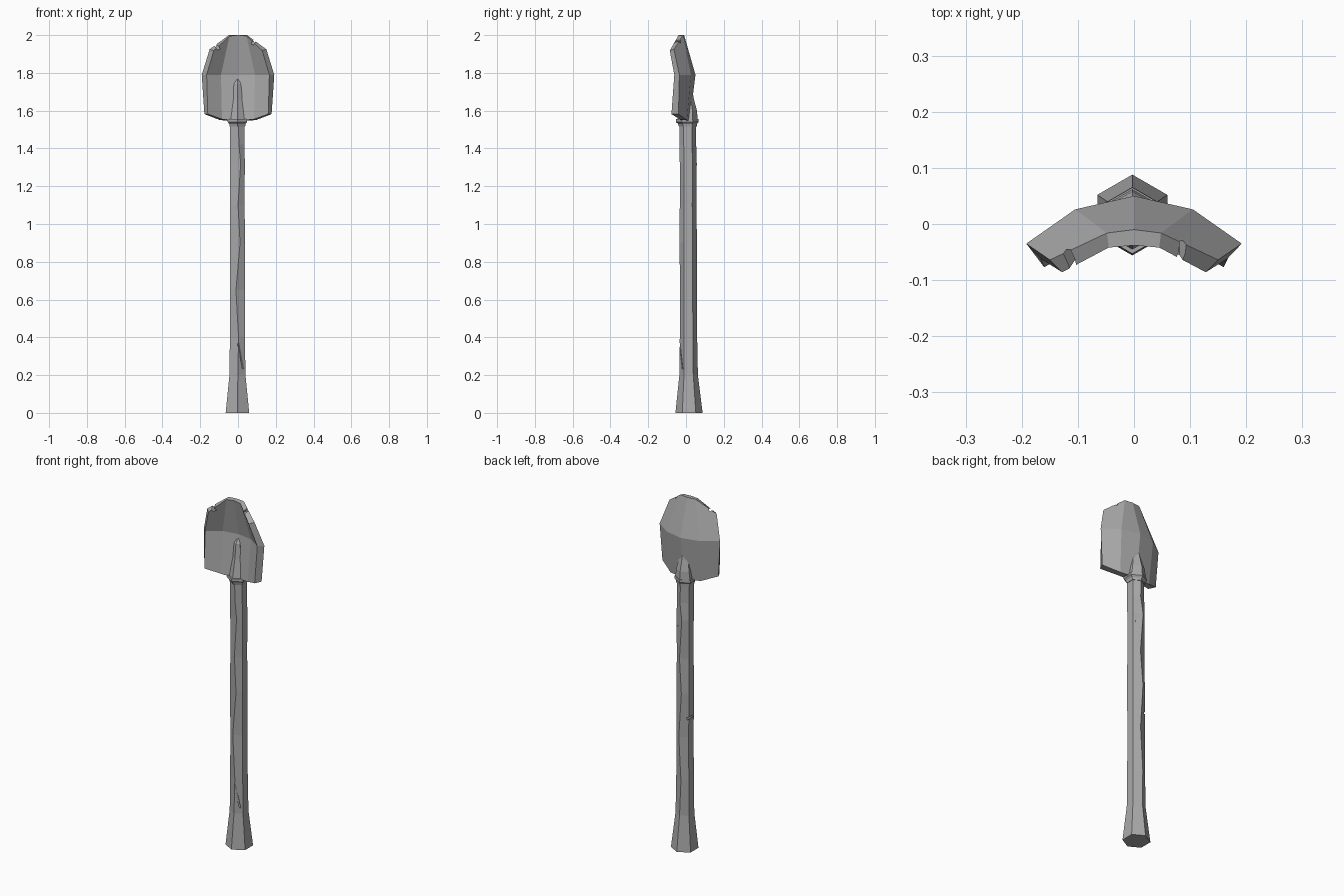
import bpy, bmesh, math
from mathutils import Vector

if "Cube" in bpy.data.objects:
    bpy.data.objects.remove(bpy.data.objects["Cube"], do_unlink=True)

grey = bpy.data.materials.new("worn_grey")
grey.use_nodes = True
grey.diffuse_color = (0.4, 0.4, 0.4, 1)
grey.node_tree.nodes["Principled BSDF"].inputs["Base Color"].default_value = (0.4, 0.4, 0.4, 1)


def finish(bm, name):
    bmesh.ops.recalc_face_normals(bm, faces=bm.faces)
    mesh = bpy.data.meshes.new(name)
    bm.to_mesh(mesh)
    bm.free()
    mesh.materials.append(grey)
    obj = bpy.data.objects.new(name, mesh)
    bpy.context.collection.objects.link(obj)
    return obj


def hex_loft(name, rings, front=None, back=None):
    """Stack hexagons (z, radius, centre y); front/back shift the ridges in x."""
    bm = bmesh.new()
    loops = []
    for n, (z, r, cy) in enumerate(rings):
        loop = []
        for k in range(6):
            a = math.radians(60 * k - 90)
            x = r * math.cos(a) - 0.003
            if front and k == 0:
                x += front[n]
            if back and k == 3:
                x += back[n]
            loop.append(bm.verts.new((x, cy + r * math.sin(a), z)))
        loops.append(loop)
    for lo, hi in zip(loops, loops[1:]):
        for k in range(6):
            j = (k + 1) % 6
            bm.faces.new((lo[k], lo[j], hi[j], hi[k]))
    bm.faces.new(loops[0])
    bm.faces.new(loops[-1])
    return finish(bm, name)


def nick(target, name, loc, size, rot):
    """Cut a small diamond-section chip out of a part."""
    bm = bmesh.new()
    bmesh.ops.create_cube(bm, size=1)
    cutter = finish(bm, name)
    cutter.location, cutter.scale = loc, size
    cutter.rotation_euler = [math.radians(d) for d in rot]
    cutter.hide_render = True
    cutter.hide_viewport = True
    mod = target.modifiers.new(name, "BOOLEAN")
    mod.operation, mod.solver, mod.object = "DIFFERENCE", "EXACT", cutter


# Wooden shaft: six sides, wavering ridges, flared butt
shaft = hex_loft("handle", [
    (0, 0.072, 0.016), (0.2, 0.049, 0.014), (0.4, 0.046, 0.013), (0.65, 0.045, 0.013),
    (0.9, 0.046, 0.012), (1.1, 0.044, 0.011), (1.32, 0.045, 0.012), (1.42, 0.044, 0.01),
    (1.53, 0.044, 0.01)],
    front=[0, 0.002, 0.006, -0.008, 0.014, 0.003, 0.017, 0.008, 0.005],
    back=[0, 0, -0.006, 0.008, -0.008, 0.006, -0.01, 0.004, 0])
nick(shaft, "side_split_cutter", (-0.046, 0.03, 0.76), (0.03, 0.06, 0.012), (0, 25, 0))
nick(shaft, "back_split_cutter", (0.02, 0.056, 1.25), (0.012, 0.025, 0.06), (12, 0, 30))
nick(shaft, "front_split_cutter", (0.016, -0.028, 0.3), (0.007, 0.02, 0.14), (0, -12, 45))

# Collar and the socket tapering into the blade
hex_loft("collar", [(1.515, 0.047, 0.01), (1.53, 0.05, 0.008), (1.54, 0.06, 0.006), (1.555, 0.059, 0.006)])
hex_loft("socket_spike", [(1.55, 0.054, 0.008), (1.6, 0.047, 0.011), (1.66, 0.033, 0.009),
                          (1.74, 0.021, 0.006), (1.772, 0.007, 0.012)])

# Blade: right half of back and front grids, (x, y, z) from centre to side
BACK = [
    [(0, 0.02, 1.545), (0.095, 0.005, 1.55), (0.178, -0.04, 1.582)],
    [(0, 0.05, 1.79), (0.105, 0.026, 1.79), (0.192, -0.035, 1.79)],
    [(0, -0.01, 2.0), (0.048, -0.016, 2.0), (0.15, -0.064, 1.925)]]
FRONT = [
    [(0, -0.018, 1.545), (0.085, -0.034, 1.555), (0.16, -0.077, 1.582)],
    [(0, 0.006, 1.79), (0.09, -0.01, 1.79), (0.166, -0.062, 1.79)],
    [(0, -0.038, 2.0), (0.045, -0.042, 1.995), (0.128, -0.086, 1.918)]]

bm = bmesh.new()


def grid(half):
    rows = []
    for row in half:
        full = [Vector((-x, y, z)) for x, y, z in reversed(row[1:])] + [Vector(p) for p in row]
        rows.append([bm.verts.new(p) for p in full])
    for lo, hi in zip(rows, rows[1:]):
        for k in range(4):
            bm.faces.new((lo[k], lo[k + 1], hi[k + 1], hi[k]))
    return rows


def rim(rows):
    return rows[0] + [rows[1][-1]] + rows[2][::-1] + [rows[1][0]]


outer, inner = rim(grid(BACK)), rim(grid(FRONT))
for k in range(len(outer)):
    j = (k + 1) % len(outer)
    bm.faces.new((outer[k], outer[j], inner[j], inner[k]))
blade = finish(bm, "blade")
nick(blade, "left_chip_cutter", (0.085, -0.06, 1.967), (0.014, 0.06, 0.04), (0, 30, 0))
nick(blade, "right_chip_cutter", (-0.113, -0.075, 1.94), (0.016, 0.06, 0.04), (0, -40, 0))
